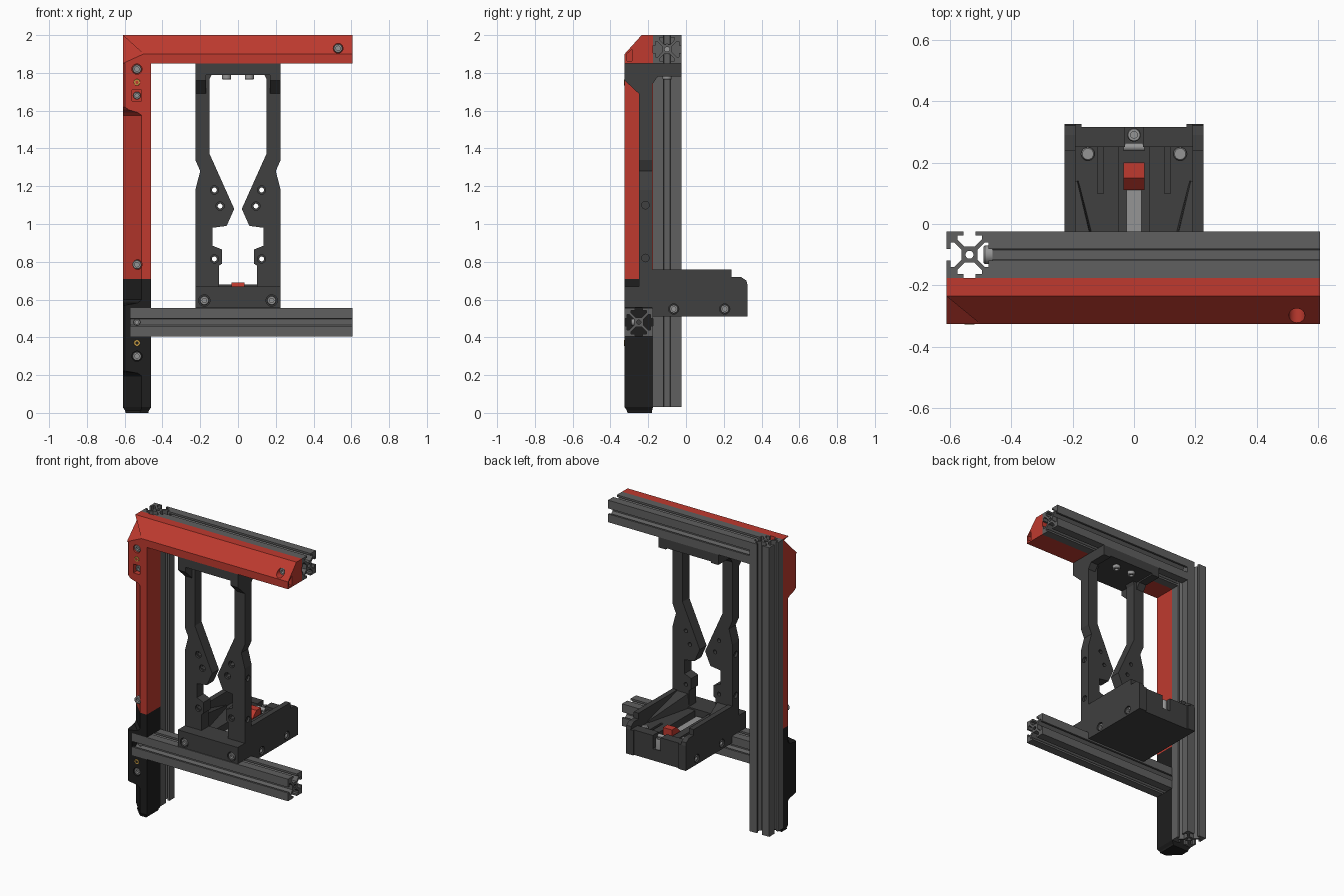
import bpy, bmesh, math
from mathutils import Vector

if "Cube" in bpy.data.objects:
    bpy.data.objects.remove(bpy.data.objects["Cube"])


def mat(name, r, g, b):
    m = bpy.data.materials.new(name)
    m.diffuse_color = (r, g, b, 1)
    m.use_nodes = True
    m.node_tree.nodes["Principled BSDF"].inputs["Base Color"].default_value = m.diffuse_color
    return m


RED = mat("red", 0.52, 0.042, 0.028)
BLACK = mat("black", 0.013, 0.013, 0.013)
DARK = mat("dark_grey", 0.05, 0.05, 0.05)
ALU = mat("anodised", 0.115, 0.115, 0.115)
STEEL = mat("steel", 0.3, 0.3, 0.3)
BRASS = mat("brass", 0.6, 0.35, 0.06)


def loft(name, rings, m, smooth=False):
    bm = bmesh.new()
    vs = [[bm.verts.new(p) for p in r] for r in rings]
    n = len(vs[0])
    for a, b in zip(vs, vs[1:]):
        for i in range(n):
            j = (i + 1) % n
            bm.faces.new((a[i], a[j], b[j], b[i]))
    bm.faces.new(vs[0][::-1])
    bm.faces.new(vs[-1])
    bmesh.ops.recalc_face_normals(bm, faces=bm.faces)
    me = bpy.data.meshes.new(name)
    bm.to_mesh(me)
    bm.free()
    ob = bpy.data.objects.new(name, me)
    bpy.context.collection.objects.link(ob)
    me.materials.append(m)
    if smooth:
        activate(ob)
        bpy.ops.object.shade_smooth_by_angle(angle=math.radians(35))
    return ob


def activate(ob):
    bpy.ops.object.select_all(action='DESELECT')
    ob.select_set(True)
    bpy.context.view_layer.objects.active = ob


def prism(name, pts, axis, a, b, m):
    put = {'x': lambda p, t: (t, p[0], p[1]), 'y': lambda p, t: (p[0], t, p[1]),
           'z': lambda p, t: (p[0], p[1], t)}[axis]
    return loft(name, [[put(p, t) for p in pts] for t in (a, b)], m)


def box(name, x, y, z, m):
    return prism(name, [(x[0], y[0]), (x[1], y[0]), (x[1], y[1]), (x[0], y[1])], 'z', *z, m)


def turned(name, pos, d, prof, m, n=24):
    q = Vector(d).to_track_quat('Z', 'Y')
    rings = [[Vector(pos) + q @ Vector((r * math.cos(k * math.tau / n), r * math.sin(k * math.tau / n), h))
              for k in range(n)] for r, h in prof]
    return loft(name, rings, m, True)


def bolt(pos, d, r=0.024, h=0.025, m=STEEL, name="bolt"):
    return turned(name, pos, d, [(r, 0), (r, h * .85), (r * .88, h), (r * .5, h), (r * .5, h * .4)], m)


def hole(pos, d, r, depth):
    return turned("cutter", pos, d, [(r, 0), (r, depth)], DARK)


def cut(ob, *cutters):
    for c in cutters:
        c.hide_render = True
        md = ob.modifiers.new("cut", 'BOOLEAN')
        md.operation, md.solver, md.object = 'DIFFERENCE', 'EXACT', c
        activate(ob)
        bpy.ops.object.modifier_apply(modifier=md.name)
        bpy.data.objects.remove(c)


def mirror(ob):
    md = ob.modifiers.new("mirror", 'MIRROR')
    md.use_clip = True
    activate(ob)
    bpy.ops.object.modifier_apply(modifier=md.name)
    return ob


# slotted extrusions
quad = [(.016, .026), (.04, .05), (.04, .062), (.019, .062), (.019, .075), (.075, .075),
        (.075, .019), (.062, .019), (.062, .04), (.05, .04), (.026, .016)]


def rail(name, axis, c, a, b):
    pts = []
    for k in range(4):
        for x, y in quad:
            for _ in range(k):
                x, y = y, -x
            pts.append((x + c[0], y + c[1]))
    ob = prism(name, pts, axis, a, b, ALU)
    p, d = ((c[0], c[1], a - .1), (0, 0, 1)) if axis == 'z' else ((a - .1, *c), (1, 0, 0))
    cut(ob, hole(p, d, .013, b - a + .2))


rail("upright_rail", 'z', (-.535, -.1), .03, 2)
rail("top_rail", 'x', (-.1, 1.925), -.46, .605)
rail("lower_rail", 'x', (-.25, .48), -.57, .605)
bolt((-.46, -.1, 1.925), (-1, 0, 0), .03, .03)
bolt((-.535, -.276, .48), (0, -1, 0), .018, .016)
bolt((.585, -.25, .48), (1, 0, 0), .022, .02, DARK)

# top cover, chamfered along its length and at the left corner
back = [(-.175, 1.85), (-.325, 1.85), (-.325, 1.9), (-.235, 2), (-.175, 2)]
cover = loft("top_cover", [[(-.5 if i == 2 else -.61, *p) for i, p in enumerate(back)],
                           [(.605, *p) for p in back]], RED)
cut(cover, hole((.53, -.25, 1.93), (0, -1, 0), .026, .2),
    prism("cutter", [(-.313, 1.862), (-.285, 1.862), (-.285, 1.925), (-.313, 1.9)], 'x', .57, .7, RED))
bolt((.53, -.25, 1.93), (0, -1, 0))


# upright covers: chamfered section that swells to square pads
def section(z, c, e=0.0):
    return [(-.46 - e, -.175 - e * .4, z), (-.46 - e, -.325 + e, z), (-.61 + c + e * .5, -.325 + e, z),
            (-.61 + e, -.325 + c + e * .5, z), (-.61 + e, -.175 - e * .4, z)]


red_up = loft("upright_cover", [section(.71, .1), section(1.575, .1), section(1.59, .08), section(1.605, .03),
                                section(1.62, .012), section(1.85, .012)], RED)
cut(red_up, *[hole((-.535, -.295, z), (0, -1, 0), .027, .1) for z in (1.82, .785)],
    box("cutter", (-.56, -.51), (-.4, -.285), (1.65, 1.71), RED))
black = loft("lower_cover", [section(0, .08, .015), section(.012, .09, .012), section(.03, .1),
                             section(.195, .1), section(.21, .08), section(.222, .012), section(.57, .012),
                             section(.582, .08), section(.6, .1), section(.71, .1)], BLACK)
cut(black, box("cutter", (-.57, -.4), (-.4, -.1749), (.405, .555), BLACK),
    hole((-.535, -.295, .3), (0, -1, 0), .027, .1))
for z in (1.82, .785, .3):
    bolt((-.535, -.295, z), (0, -1, 0))
bolt((-.535, -.285, 1.68), (0, -1, 0), .02)
for z in (1.75, .37):
    bolt((-.535, -.305, z), (0, -1, 0), .018, .022, BRASS, "threaded_insert")

# central frame with two pointed arms
half = [(0, .56), (.226, .56), (.226, 1.18), (.2, 1.28), (.226, 1.34), (.226, 1.85), (0, 1.85), (0, 1.79),
        (.14, 1.79), (.15, 1.77), (.15, 1.37), (.02, 1.08), (.06, .99), (.135, .98), (.135, .885),
        (.085, .865), (.085, .79), (.1, .78), (.1, .67), (0, .67)]
arms = prism("frame_arms", half, 'y', -.25, -.177, DARK)
spots = [(.125, 1.18), (.095, 1.095), (.125, .815)]
cut(arms, *[hole((x, 0, z), (0, -1, 0), .013, .5) for x, z in spots],
    *[hole((x, -.235, z), (0, -1, 0), .022, .1) for x, z in spots],
    *[hole((.21, -.215, z), (1, 0, 0), .02, .1) for z in (1.1, .82)])
mirror(arms)
gusset = [(-.325, 1.85), (-.325, 1.76), (-.25, 1.69), (-.18, 1.69), (-.178, 1.74), (-.15, 1.78),
          (-.025, 1.78), (-.025, 1.85)]
mirror(prism("frame_gussets", gusset, 'x', .17, .226, DARK))
box("frame_top_plate", (-.19, .19), (-.32, -.025), (1.79, 1.85), DARK)
base = box("frame_base", (-.226, .226), (-.325, -.17), (.558, .67), DARK)
cut(base, *[hole((x, -.3, .595), (0, -1, 0), .03, .1) for x in (-.178, .178)])
for s in (-1, 1):
    bolt((s * .178, -.3, .595), (0, -1, 0))
    bolt((s * .06, -.1, 1.79), (0, 0, -1))

# rear tray
side = [(-.18, .51), (-.18, .76), (.24, .76), (.24, .72), (.29, .72), (.32, .7), (.325, .68), (.325, .51)]
walls = prism("tray_walls", side, 'x', .19, .226, DARK)
cut(walls, *[hole((.205, y, .55), (1, 0, 0), .027, .1) for y in (-.065, .205)])
mirror(walls)
for s in (-1, 1):
    for y in (-.065, .205):
        bolt((s * .2, y, .55), (s, 0, 0), .023, .02)
box("tray_floor", (-.195, .195), (-.178, .315), (.51, .59), DARK)
ledge = box("tray_ledges", (.05, .195), (-.178, .25), (.585, .66), DARK)
cut(ledge, box("cutter", (.1, .118), (.1, .26), (.6, .7), DARK))
mirror(ledge)
mirror(loft("tray_wedges", [[(.195, -.178, .755), (.11, -.178, .755), (.1, -.178, .655), (.195, -.178, .655)],
                            [(.195, .14, .67), (.185, .14, .67), (.18, .14, .655), (.195, .14, .655)]], DARK))
mirror(box("tray_back_bar", (.03, .195), (.25, .315), (.585, .68), DARK))
mirror(box("tray_corner_tabs", (.17, .2), (.31, .325), (.51, .68), DARK))

# latch and hardware in the tray channel
box("guide_strip", (-.025, .025), (-.15, .11), (.59, .635), STEEL)
prism("latch", [(.11, .6), (.11, .65), (.15, .69), (.2, .69), (.2, .6)], 'x', -.034, .034, RED)
turned("pivot_pin", (-.034, .25, .655), (1, 0, 0), [(.013, 0), (.013, .068)], STEEL)
bolt((0, .29, .59), (0, 0, 1), .022, .07)
for s in (-1, 1):
    turned("tray_pin", (s * .15, .228, .655), (0, 0, 1), [(.022, 0), (.022, .018), (.018, .024)], STEEL)
